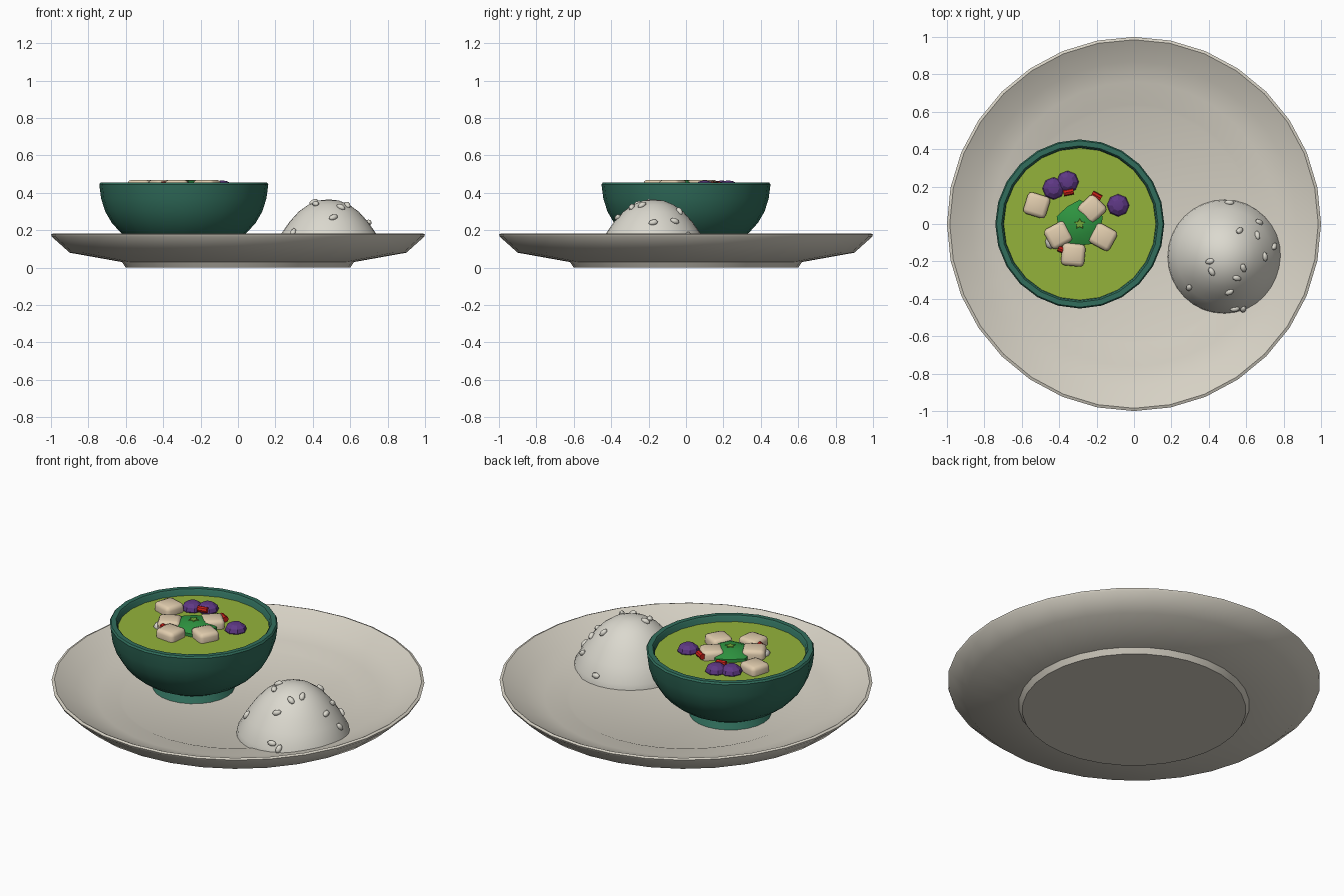
import bpy, bmesh, math
from mathutils import Vector, Matrix

cube = bpy.data.objects.get("Cube")
if cube:
    bpy.data.objects.remove(cube, do_unlink=True)


def material(name, r, g, b):
    """Flat colour from sRGB 0-1 values, stored linear."""
    col = [((c + 0.055) / 1.055) ** 2.4 for c in (r, g, b)] + [1]
    m = bpy.data.materials.new(name)
    m.use_nodes = True
    m.diffuse_color = col
    m.node_tree.nodes["Principled BSDF"].inputs["Base Color"].default_value = col
    return m


china = material("china white", 0.84, 0.82, 0.77)
rice_white = material("rice white", 0.86, 0.85, 0.81)
glaze = material("green glaze", 0.19, 0.43, 0.36)
soup_green = material("soup green", 0.58, 0.70, 0.23)
leaf_green = material("leaf green", 0.18, 0.58, 0.25)
star_green = material("star green", 0.45, 0.66, 0.22)
cream = material("cream", 0.88, 0.80, 0.68)
purple = material("berry purple", 0.37, 0.22, 0.52)
red = material("chilli red", 0.80, 0.13, 0.10)


def finish(bm, name, mat, angle=35):
    bmesh.ops.recalc_face_normals(bm, faces=bm.faces)
    me = bpy.data.meshes.new(name)
    bm.to_mesh(me)
    bm.free()
    ob = bpy.data.objects.new(name, me)
    bpy.context.collection.objects.link(ob)
    me.materials.append(mat)
    bpy.ops.object.select_all(action="DESELECT")
    ob.select_set(True)
    bpy.context.view_layer.objects.active = ob
    bpy.ops.object.shade_smooth_by_angle(angle=math.radians(angle))
    return ob


def lathe(name, profile, centre, mat, steps=32, angle=35):
    """Spin a (radius, height) profile about a vertical axis."""
    bm = bmesh.new()
    vs = [bm.verts.new((0, r, z)) for r, z in profile]
    es = [bm.edges.new(p) for p in zip(vs, vs[1:])]
    bmesh.ops.spin(bm, geom=vs + es, axis=(0, 0, 1), cent=(0, 0, 0),
                   angle=2 * math.pi, steps=steps)
    bmesh.ops.remove_doubles(bm, verts=bm.verts, dist=1e-4)
    bmesh.ops.translate(bm, verts=bm.verts, vec=(*centre, 0))
    return finish(bm, name, mat, angle)


# Plate: foot, flared underside, rim, sloping inside and floor
lathe("plate", [(0, 0), (0.6, 0), (0.62, 0.03), (0.9, 0.08), (0.995, 0.165),
                (1, 0.178), (0.985, 0.184), (0.97, 0.176), (0.87, 0.125),
                (0.76, 0.09), (0.64, 0.078), (0.62, 0.07), (0, 0.07)],
      (0, 0), china)

# Bowl with foot ring, and the soup inside
BOWL = Vector((-0.29, 0))
lathe("bowl", [(0, 0.07), (0.22, 0.07), (0.2, 0.105), (0.21, 0.125),
               (0.28, 0.145), (0.34, 0.19), (0.385, 0.24), (0.42, 0.3),
               (0.442, 0.37), (0.452, 0.445), (0.445, 0.455), (0.418, 0.455),
               (0.41, 0.445), (0.4, 0.37), (0.33, 0.24), (0, 0.17)], BOWL, glaze, 24)
lathe("soup", [(0, 0.42), (0.408, 0.42)], BOWL, soup_green, 24)

# Rice mound
MOUND = Vector((0.485, -0.175))
mound = [(0.305, 0.07), (0.3, 0.1), (0.255, 0.18), (0.21, 0.245), (0.16, 0.3),
         (0.11, 0.336), (0.055, 0.359), (0, 0.365)]
lathe("rice_mound", mound, MOUND, rice_white)


def mound_point(x, y):
    """Surface height and outward tilt of the mound under a point."""
    off = Vector((x, y)) - MOUND
    d = off.length
    for (r0, z0), (r1, z1) in zip(mound, mound[1:]):
        if r1 <= d <= r0:
            slope = (z1 - z0) / (r0 - r1)
            z = z1 - (d - r1) * slope
            out = off.normalized()
            return z, Vector((out.x * slope, out.y * slope, 1)).normalized()
    return 0.09, Vector((0, 0, 1))


# Loose seeds on the mound
spots = [(.51, .115), (.565, -.035), (.66, -.06), (.67, .01), (.75, -.12),
         (.70, -.175), (.405, -.2), (.415, -.255), (.585, -.235), (.55, -.29),
         (.51, -.365), (.295, -.34), (.54, -.455), (.585, -.455)]
bm = bmesh.new()
for i, (x, y) in enumerate(spots):
    z, n = mound_point(x, y)
    m = (Matrix.Translation((x, y, z + 0.004)) @ n.to_track_quat("Z", "Y").to_matrix().to_4x4()
         @ Matrix.Rotation(i * 1.3, 4, "Z") @ Matrix.Diagonal((0.026, 0.016, 0.014, 1)))
    bmesh.ops.create_uvsphere(bm, u_segments=8, v_segments=6, radius=1, matrix=m)
finish(bm, "seeds", rice_white, 60)

# Rounded cream cubes
cubes = [(-.52, .10, -.3), (-.225, .08, .75), (-.165, -.07, -.5),
         (-.325, -.165, -.1), (-.405, -.06, .5)]
for i, (x, y, turn) in enumerate(cubes):
    bm = bmesh.new()
    bmesh.ops.create_cube(bm, size=1, matrix=Matrix.Translation((x, y, 0.425))
                          @ Matrix.Rotation(turn, 4, "Z") @ Matrix.Diagonal((0.125, 0.12, 0.09, 1)))
    bmesh.ops.bevel(bm, geom=bm.edges[:], offset=0.022, segments=2, profile=0.5,
                    affect="EDGES")
    finish(bm, f"cream_cube_{i + 1}", cream, 60)

# Purple berries
for i, (x, y) in enumerate([(-.43, .19), (-.355, .225), (-.085, .10)]):
    bm = bmesh.new()
    bmesh.ops.create_uvsphere(bm, u_segments=8, v_segments=6, radius=1,
                              matrix=Matrix.Translation((x, y, 0.425))
                              @ Matrix.Diagonal((0.06, 0.06, 0.042, 1)))
    finish(bm, f"berry_{i + 1}", purple, 20)

# Red chilli pieces
for i, (x, y, turn) in enumerate([(-.20, .15, -.5), (-.35, .17, .2), (-.38, -.14, -.4)]):
    bm = bmesh.new()
    bmesh.ops.create_cone(bm, cap_ends=True, segments=8, radius1=0.017, radius2=0.017,
                          depth=0.055, matrix=Matrix.Translation((x, y, 0.445))
                          @ Matrix.Rotation(turn, 4, "Z") @ Matrix.Rotation(math.pi / 2, 4, "Y"))
    finish(bm, f"chilli_{i + 1}", red)

# Pale sliver beside the cubes
bm = bmesh.new()
bmesh.ops.create_uvsphere(bm, u_segments=8, v_segments=6, radius=1,
                          matrix=Matrix.Translation((-.445, -.095, 0.425))
                          @ Matrix.Diagonal((0.03, 0.04, 0.025, 1)))
finish(bm, "pale_sliver", rice_white, 60)


def lobed(name, outer, inner, z, top_scale, height, mat, lobes=5):
    """Star-shaped slab with a narrower top, centred on the bowl."""
    bm = bmesh.new()
    rings = []
    for scale, dz in ((1, 0), (1, height * 0.5), (top_scale, height)):
        rings.append([bm.verts.new((
            BOWL.x + math.sin(k * math.pi / lobes) * (inner if k % 2 else outer) * scale,
            BOWL.y + math.cos(k * math.pi / lobes) * (inner if k % 2 else outer) * scale,
            z + dz)) for k in range(2 * lobes)])
    for low, high in zip(rings, rings[1:]):
        for k in range(2 * lobes):
            j = (k + 1) % (2 * lobes)
            bm.faces.new((low[k], low[j], high[j], high[k]))
    bm.faces.new(rings[-1])
    finish(bm, name, mat)


# Green garnish with a small star on top
lobed("garnish", 0.13, 0.115, 0.41, 0.5, 0.056, leaf_green)
lobed("garnish_star", 0.03, 0.016, 0.462, 0.9, 0.008, star_green)
